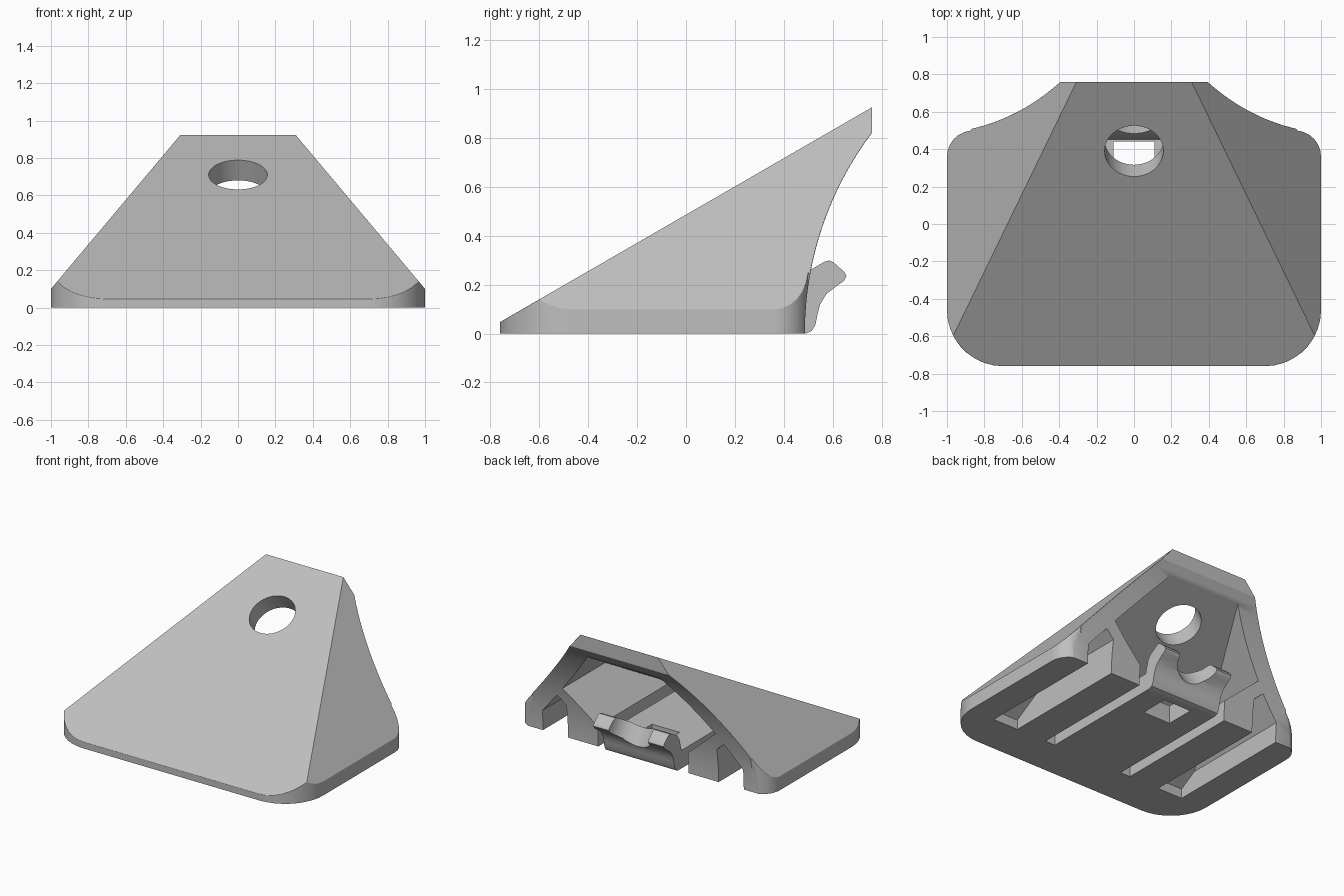
import bpy, bmesh, math
from mathutils import Vector

old = bpy.data.objects.get("Cube")
if old:
    bpy.data.objects.remove(old)

mat = bpy.data.materials.new("light_grey_plastic")
mat.use_nodes = True
GREY = (0.52, 0.52, 0.52, 1)
mat.diffuse_color = GREY
mat.node_tree.nodes["Principled BSDF"].inputs["Base Color"].default_value = GREY

SLOPE = math.radians(30)
UP = Vector((0, -math.sin(SLOPE), math.cos(SLOPE)))   # normal of the sloped face
TOP = Vector((0, 0, 0.485))                           # point on the sloped face
WALL = 0.125


def prism(name, pts, axis, lo, hi, planes=()):
    """Extrude a 2D outline along an axis, then trim it by (point, normal) planes."""
    place = {"x": lambda a, b, t: (t, a, b),
             "y": lambda a, b, t: (a, t, b),
             "z": lambda a, b, t: (a, b, t)}[axis]
    bm = bmesh.new()
    low = [bm.verts.new(place(a, b, lo)) for a, b in pts]
    high = [bm.verts.new(place(a, b, hi)) for a, b in pts]
    bm.faces.new(low)
    bm.faces.new(high)
    for i in range(len(pts)):
        j = (i + 1) % len(pts)
        bm.faces.new((low[i], low[j], high[j], high[i]))
    for co, no in planes:
        bmesh.ops.bisect_plane(bm, geom=bm.verts[:] + bm.edges[:] + bm.faces[:],
                               plane_co=co, plane_no=no, clear_outer=True)
        bmesh.ops.holes_fill(bm, edges=bm.edges[:], sides=0)
    bmesh.ops.recalc_face_normals(bm, faces=bm.faces[:])
    me = bpy.data.meshes.new(name)
    bm.to_mesh(me)
    bm.free()
    me.materials.append(mat)
    ob = bpy.data.objects.new(name, me)
    bpy.context.collection.objects.link(ob)
    return ob


def bake(ob):
    """Turn the modifiers of an object into its mesh."""
    bpy.context.view_layer.update()
    deps = bpy.context.evaluated_depsgraph_get()
    me = bpy.data.meshes.new_from_object(ob.evaluated_get(deps))
    ob.modifiers.clear()
    ob.data = me


def cut(ob, cutter, keep=False):
    mod = ob.modifiers.new("cut", "BOOLEAN")
    mod.operation, mod.solver, mod.object = "DIFFERENCE", "EXACT", cutter
    bake(ob)
    cutter.hide_render = True
    if not keep:
        bpy.data.objects.remove(cutter)


def arc(cx, cy, r, a0, a1, n):
    angles = [math.radians(a0 + (a1 - a0) * i / n) for i in range(n + 1)]
    return [(cx + r * math.cos(a), cy + r * math.sin(a)) for a in angles]


def flip(pts):
    return [(-x, y) for x, y in reversed(pts)]


# Body: rounded footprint trimmed by the sloped front and two leaning sides
half = arc(0.7, -0.46, 0.3, -90, 0, 9) + arc(0.86, 0.36, 0.14, 0, 85, 6) + [(0.7, 1.0)]
side_slope = 1.19
planes = [(TOP, UP)] + [((s, 0, 0.1), (s * side_slope, 0, 1)) for s in (1, -1)]
body = prism("bracket_body", half + flip(half), "z", 0, 1.5, planes)

# Concave back
R = 1.36
end = math.degrees(math.asin(0.82 / R))
start = math.degrees(math.asin(-0.1 / R))
back = arc(0.485 + R, 0, R, 180 - start, 180 - end, 18)
back += [(0.76, 1.2), (1.6, 1.2), (1.6, -0.1)]
cut(body, prism("back_cutter", back, "x", -1.5, 1.5))

# Round the rim and the top of the low walls, keeping base and ridges crisp
bm = bmesh.new()
bm.from_mesh(body.data)
bmesh.ops.remove_doubles(bm, verts=bm.verts[:], dist=0.0005)
bmesh.ops.dissolve_limit(bm, angle_limit=0.01, verts=bm.verts[:], edges=bm.edges[:])
weight = bm.edges.layers.float.new("bevel_weight_edge")
for e in bm.edges:
    if len(e.link_faces) != 2:
        continue
    on_base = all(v.co.z < 0.001 for v in e.verts)
    ridge = all(f.normal.z > 0.3 for f in e.link_faces)
    if not on_base and not ridge and e.calc_face_angle(0) > math.radians(28):
        e[weight] = 1.0
bm.to_mesh(body.data)
bm.free()
bevel = body.modifiers.new("rim", "BEVEL")
bevel.limit_method = "WEIGHT"
bevel.width = 0.042
bevel.segments = 5
bake(body)

# Hollow inside, open at the back
ceiling = [(TOP - UP * WALL, UP)]
cavity = [(0.34, 0.13), (0.61, 0.37), (0.12, 0.95)]
cut(body, prism("cavity_cutter", cavity + flip(cavity), "y", -0.6, 1, ceiling))

# Pockets behind the feet and narrow slots beside the tongue
pocket = [(0.6, -0.1), (0.8, -0.1), (0.8, 0.144), (0.666, 0.3), (0.6, 0.244)]
slot = [(0.28, -0.1), (0.36, -0.1), (0.36, 0.2), (0.28, 0.2)]
for shape in (pocket, slot):
    for pts in (shape, flip(shape)):
        cut(body, prism("slot_cutter", pts, "y", -0.47, 1, ceiling))

# Square window in the tongue
window = [(-0.11, 0.23), (0.11, 0.23), (0.11, 0.44), (-0.11, 0.44)]
cut(body, prism("window_cutter", window, "z", -0.1, 0.2))

# Snap hook on the end of the tongue
hook_profile = [(0.45, 0.0), (0.49, 0.0), (0.513, 0.01), (0.528, 0.035), (0.537, 0.08),
                (0.548, 0.12), (0.572, 0.16), (0.61, 0.19), (0.645, 0.215),
                (0.655, 0.233), (0.648, 0.25), (0.603, 0.29), (0.585, 0.298),
                (0.565, 0.293), (0.5, 0.255), (0.475, 0.22), (0.45, 0.125)]
hook = prism("snap_hook", hook_profile, "x", -0.28, 0.28)

# Screw hole square to the slope, with driver clearance through the hook
drill = prism("drill_cutter", arc(0, 0, 0.157, 0, 352.5, 47), "z", -0.68, 0.3)
drill.location = (0, 0.39, TOP.z + 0.39 * math.tan(SLOPE))
drill.rotation_euler = (SLOPE, 0, 0)
cut(body, drill, keep=True)
cut(hook, drill)

# Smooth the curves, keep the corners sharp
for ob in (body, hook):
    bpy.ops.object.select_all(action="DESELECT")
    ob.select_set(True)
    bpy.context.view_layer.objects.active = ob
    bpy.ops.object.shade_smooth_by_angle(angle=math.radians(27))
    wn = ob.modifiers.new("flat_faces", "WEIGHTED_NORMAL")
    wn.keep_sharp = True
